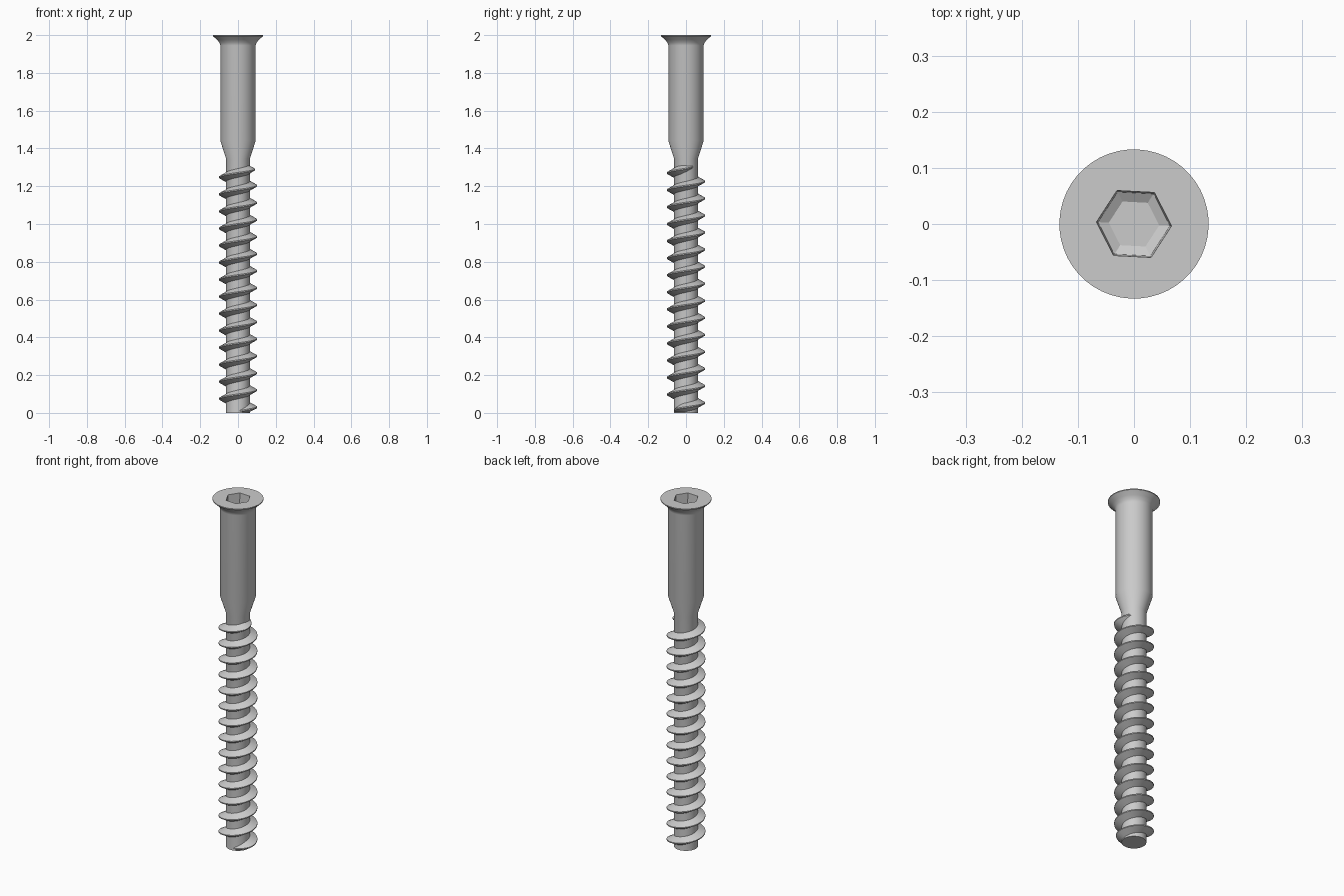
import bpy, bmesh
from math import sin, cos, pi, radians

if "Cube" in bpy.data.objects:
    bpy.data.objects.remove(bpy.data.objects["Cube"])

SEG = 48
TWIST = radians(-3)


def finish(bm, name, angle):
    bmesh.ops.recalc_face_normals(bm, faces=bm.faces[:])
    mesh = bpy.data.meshes.new(name)
    bm.to_mesh(mesh)
    bm.free()
    obj = bpy.data.objects.new(name, mesh)
    bpy.context.collection.objects.link(obj)
    bpy.ops.object.select_all(action='DESELECT')
    obj.select_set(True)
    bpy.context.view_layer.objects.active = obj
    bpy.ops.object.shade_smooth_by_angle(angle=radians(angle))
    return obj


def bridge(bm, rings, closed):
    for a, b in zip(rings, rings[1:]):
        n = len(a)
        for i in range(n if closed else n - 1):
            j = (i + 1) % n
            bm.faces.new((a[i], a[j], b[j], b[i]))
    bm.faces.new(rings[0])
    bm.faces.new(rings[-1])


# Core, shank, countersunk head and hex socket: (radius, z, is_hexagonal)
profile = [
    (0.063, 0.0, False), (0.063, 1.345, False), (0.0935, 1.44, False),
    (0.0935, 1.945, False), (0.098, 1.96, False), (0.112, 1.976, False),
    (0.133, 1.995, False), (0.133, 2.0, False),
    (0.067, 2.0, True), (0.064, 1.925, True), (0.045, 1.915, True),
]
bm = bmesh.new()
rings = []
for r, z, is_hex in profile:
    ring = []
    for i in range(SEG):
        a = 2 * pi * i / SEG
        rad = r * cos(pi / 6) / cos(a % (pi / 3) - pi / 6) if is_hex else r
        ring.append(bm.verts.new((rad * cos(a + TWIST), rad * sin(a + TWIST), z)))
    rings.append(ring)
bridge(bm, rings, True)
finish(bm, "screw_body", 25)

# Right-handed helical thread, fading into the core at both ends
PITCH, Z0, STEPS = 0.0902, 0.03, 36
START, END, FADE = -0.22, 14.1, 0.18      # in turns
bm = bmesh.new()
sections = []
count = int((END - START) * STEPS)
for k in range(count + 1):
    t = START + (END - START) * k / count
    f = max(0.05, min(1, (t - START) / FADE, (END - t) / FADE))
    z = Z0 + PITCH * t
    a = 2 * pi * t
    tip = 0.062 + 0.039 * f
    half = 0.027 * (0.4 + 0.6 * f)
    section = [(0.056, -half), (tip, -0.003), (tip, 0.003), (0.056, half)]
    sections.append([bm.verts.new((r * cos(a), r * sin(a), max(0.001, z + dz)))
                     for r, dz in section])
bridge(bm, sections, True)
finish(bm, "thread", 40)
